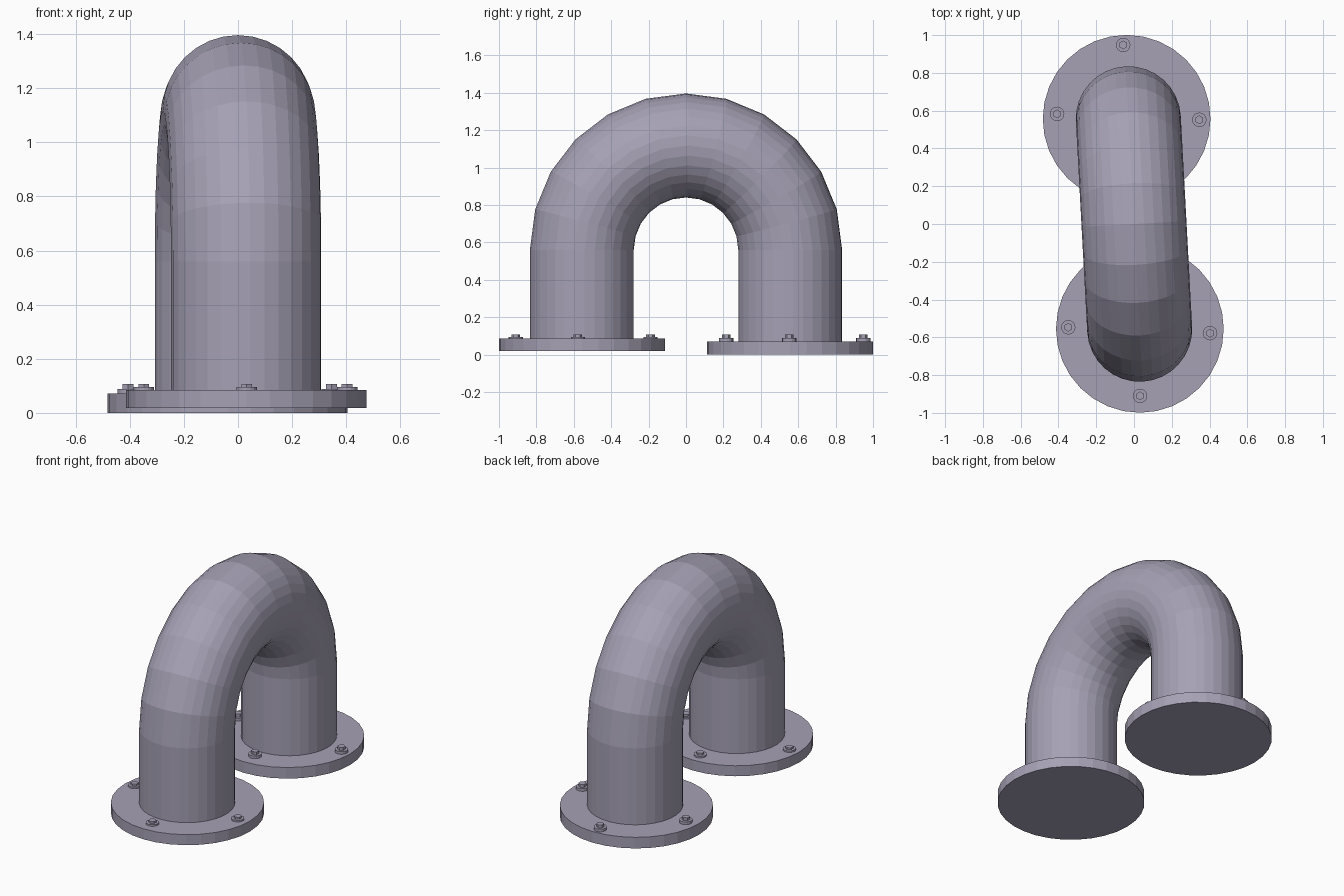
import bpy, bmesh
from math import pi, sin, cos
from mathutils import Vector, Matrix

if "Cube" in bpy.data.objects:
    bpy.data.objects.remove(bpy.data.objects["Cube"])

SIDES = 32
PIPE_R = 0.278
FRONT = Vector((0.03, -0.557, 0))
BACK = Vector((-0.03, 0.557, 0))

# Purple-grey painted metal
metal = bpy.data.materials.new("painted_metal")
metal.diffuse_color = (0.38, 0.355, 0.46, 1)
metal.use_nodes = True
metal.node_tree.nodes["Principled BSDF"].inputs["Base Color"].default_value = metal.diffuse_color


def add_object(name, bm):
    me = bpy.data.meshes.new(name)
    bm.to_mesh(me)
    bm.free()
    me.materials.append(metal)
    bpy.context.collection.objects.link(bpy.data.objects.new(name, me))


def cylinder(name, x, y, z0, z1, r, sides):
    bm = bmesh.new()
    bmesh.ops.create_cone(bm, cap_ends=True, segments=sides, radius1=r, radius2=r, depth=z1 - z0,
                          matrix=Matrix.Translation((x, y, (z0 + z1) / 2)))
    add_object(name, bm)


# U-shaped pipe: rings swept along leg, half-circle bend, leg
def bent_pipe():
    half = (BACK - FRONT) / 2
    bend_r, side_dir = half.length, half.normalized()
    across = Vector((side_dir.y, -side_dir.x, 0))
    up = Vector((0, 0, 1))
    stations = [(FRONT + up * 0.04, pi)]
    for i in range(13):
        a = pi - pi * i / 12
        stations.append((side_dir * bend_r * cos(a) + up * (0.56 + bend_r * sin(a)), a))
    stations.append((BACK + up * 0.03, 0))
    bm = bmesh.new()
    rings = []
    for p, a in stations:
        out = side_dir * cos(a) + up * sin(a)
        rings.append([bm.verts.new(p + PIPE_R * (out * cos(t) + across * sin(t)))
                      for t in (2 * pi * k / SIDES for k in range(SIDES))])
    for r0, r1 in zip(rings, rings[1:]):
        for k in range(SIDES):
            n = (k + 1) % SIDES
            bm.faces.new((r0[k], r0[n], r1[n], r1[k]))
    bm.faces.new(rings[0])
    bm.faces.new(rings[-1])
    bmesh.ops.recalc_face_normals(bm, faces=bm.faces)
    add_object("bent_pipe", bm)


bent_pipe()

# Flanges, each with four washers and hex bolts
flanges = [
    ("front", 0.031, -0.555, 0.018, 0.085, 0.095,
     [(-0.348, -0.547), (0.032, -0.91), (0.403, -0.578), (0.032, -0.19)]),
    ("back", -0.039, 0.557, 0.0, 0.071, 0.088,
     [(-0.407, 0.583), (0.346, 0.552), (-0.057, 0.948), (-0.03, 0.215)]),
]
for name, x, y, z0, z1, washer_top, bolts in flanges:
    cylinder(name + "_flange", x, y, z0, z1, 0.444, SIDES)
    for i, (bx, by) in enumerate(bolts):
        cylinder(f"{name}_washer_{i}", bx, by, 0.06, washer_top, 0.038, 16)
        cylinder(f"{name}_bolt_{i}", bx, by, 0.06, 0.107, 0.023, 6)
